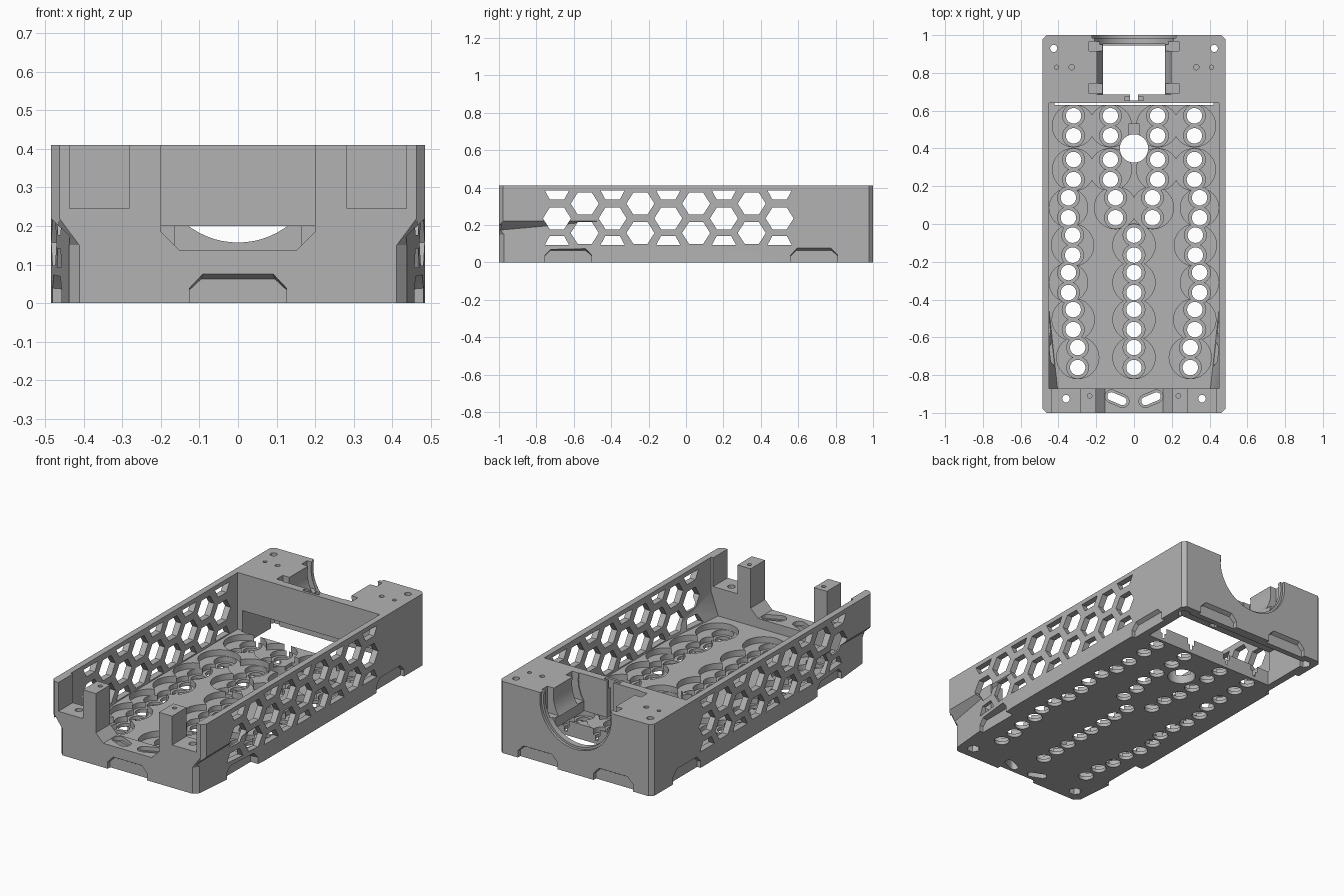
import bpy, bmesh, math
from mathutils import Matrix, Vector

if "Cube" in bpy.data.objects:
    bpy.data.objects.remove(bpy.data.objects["Cube"])

grey = bpy.data.materials.new("plain grey")
grey.diffuse_color = (0.45, 0.45, 0.45, 1)
grey.use_nodes = True
grey.node_tree.nodes["Principled BSDF"].inputs["Base Color"].default_value = grey.diffuse_color


def make(name, bm):
    me = bpy.data.meshes.new(name)
    bmesh.ops.recalc_face_normals(bm, faces=bm.faces)
    bm.to_mesh(me)
    bm.free()
    ob = bpy.data.objects.new(name, me)
    bpy.context.collection.objects.link(ob)
    me.materials.append(grey)
    return ob


cutters = []


def hull(points, name="cutter"):
    """Convex solid round a set of points."""
    bm = bmesh.new()
    for p in points:
        bm.verts.new(p)
    r = bmesh.ops.convex_hull(bm, input=bm.verts)
    bmesh.ops.dissolve_limit(bm, angle_limit=0.001, verts=bm.verts, edges=bm.edges)
    return make(name, bm)


def prism(section, axis, a, b, name="cutter"):
    """Extrude a 2D section along an axis from a to b."""
    put = {'x': lambda u, v, w: (w, u, v), 'y': lambda u, v, w: (u, w, v),
           'z': lambda u, v, w: (u, v, w)}[axis]
    bm = bmesh.new()
    lo = [bm.verts.new(put(u, v, a)) for u, v in section]
    hi = [bm.verts.new(put(u, v, b)) for u, v in section]
    n = len(lo)
    bm.faces.new(lo)
    bm.faces.new(hi)
    for i in range(n):
        bm.faces.new((lo[i], lo[(i + 1) % n], hi[(i + 1) % n], hi[i]))
    return make(name, bm)


def rect(u0, u1, v0, v1):
    return [(u0, v0), (u1, v0), (u1, v1), (u0, v1)]


def circle(u, v, r, n=32):
    return [(u + r * math.cos(2 * math.pi * i / n), v + r * math.sin(2 * math.pi * i / n)) for i in range(n)]


def cut(section, axis, a, b):
    cutters.append(prism(section, axis, a, b))


def cut_hull(points):
    cutters.append(hull(points))


# Outer block with chamfered vertical corners
W, H, C = 0.485, 0.41, 0.022
outline = [(W, -1 + C), (W, 1 - C), (W - C, 1), (-W + C, 1),
           (-W, 1 - C), (-W, -1 + C), (-W + C, -1), (W - C, -1)]
tray = prism(outline, 'z', 0, H, "tray")

# Main cavity, narrowing low down toward the front
cut(rect(-0.45, 0.45, -0.451, 0.64), 'z', 0.085, 0.5)
front_sec = [(0.405, 0.085), (0.405, 0.17), (0.45, 0.215), (0.45, 0.5)]
rear_sec = [(0.45, 0.085), (0.45, 0.5)]
cut_hull([(s * x, -0.87, z) for s in (1, -1) for x, z in front_sec]
         + [(s * x, -0.45, z) for s in (1, -1) for x, z in rear_sec])

# Low front flanks tapered inward, with chamfered lower corners
for s in (1, -1):
    cut_hull([(s * 0.433, -1.02, -0.05), (s * 0.433, -1.02, 0.17), (s * 0.49, -1.02, 0.225), (s * 0.6, -1.02, 0.225),
              (s * 0.6, -1.02, -0.05), (s * 0.4855, -0.45, -0.05), (s * 0.4855, -0.45, 0.222), (s * 0.6, -0.45, -0.05)])
    cut_hull([(s * x, y, z) for x, y in ((0.41, -1.001), (0.47, -0.941), (0.47, -1.001))
              for z in (-0.05, 0.15)] + [(s * 0.462, -1.001, 0.22)])

# Front edge: central gap and a notch outside each post
cut([(-0.2, 0.5), (-0.2, 0.185), (-0.153, 0.138), (0.153, 0.138), (0.2, 0.185), (0.2, 0.5)],
    'y', -1.1, -0.85)
for s in (1, -1):
    cut(rect(min(s * 0.283, s * 0.437), max(s * 0.283, s * 0.437), 0.245, 0.5), 'y', -1.1, -0.85)
    cut(circle(s * 0.235, -0.91, 0.012, 16), 'z', 0.3, 0.5)
    cut(circle(s * 0.36, -0.925, 0.02, 20), 'z', -0.1, 0.5)
    cut(circle(s * 0.36, -0.925, 0.035, 6), 'z', -0.1, 0.05)
    # angled cable-tie slots
    rot = Matrix.Rotation(s * 0.4, 2)
    for r, lo in ((0.022, -0.1), (0.034, 0.115)):
        ends = [(0.032 if math.cos(t) > 0 else -0.032, t) for t in
                [2 * math.pi * (i + 0.5) / 24 for i in range(24)]]
        sec = [rot @ Vector((o + r * math.cos(t), r * math.sin(t))) for o, t in ends]
        cut([(p.x + s * 0.09, p.y - 0.925) for p in sec], 'z', lo, 0.3)

# Honeycomb openings through both side walls
for i in range(9):
    y = -0.69 + 0.1488 * i
    for z in ((0.078, 0.235, 0.392) if i % 2 == 0 else (0.157, 0.314)):
        sec = []
        for k in range(6):
            t = math.pi * k / 3
            sec.append((y + 0.075 * math.cos(t), z + 0.068 * math.sin(t)))
        if z < 0.1:
            sec = [(y + 0.065, 0.092), (y + 0.038, 0.142), (y - 0.038, 0.142), (y - 0.065, 0.092)]
        if z > 0.38:
            sec = [(y + 0.065, 0.385), (y + 0.038, 0.335), (y - 0.038, 0.335), (y - 0.065, 0.385)]
        for a, b in ((0.38, 0.6), (-0.6, -0.38)):
            cut(sec, 'x', a, b)

# Floor cups: a round pocket holding two stepped through holes
rows = [(0.52, (0.32, 0.125)), (0.288, (0.32, 0.125)), (0.086, (0.347, 0.098)), (-0.112, (0.325, 0)),
        (-0.31, (0.347, 0)), (-0.506, (0.322, 0)), (-0.707, (0.298, 0))]
for y, xs in rows:
    for x in sorted({s * x for x in xs for s in (1, -1)}):
        r = min(0.112, 0.449 - abs(x))
        cut(circle(x, y, r), 'z', 0.05, 0.3)
        for dy in (0.053, -0.053):
            cut(circle(x, y + dy, 0.058, 24), 'z', 0.02, 0.2)
            cut(circle(x, y + dy, 0.041, 24), 'z', -0.1, 0.1)
cut(circle(0, 0.4, 0.075), 'z', -0.1, 0.3)
cut(rect(-0.03, 0.03, 0.4, 0.53), 'z', 0.03, 0.3)

# Rear housing: open underside, round mouth, socket bay with latch pockets
cut(rect(-0.42, 0.42, 0.63, 0.945), 'z', -0.1, 0.2)
cut(circle(0, 0.37, 0.213, 64), 'y', 0.95, 1.1)
cut(circle(0, 0.37, 0.226, 64), 'y', 0.985, 1.1)
cut(circle(0, 0.37, 0.2, 64), 'y', 0.685, 0.97)
cut(rect(-0.165, 0.165, 0.685, 0.952), 'z', 0.1, 0.5)
cut(rect(-0.02, 0.02, 0.655, 0.7), 'z', 0.1, 0.5)
cut(rect(-0.05, 0.05, 0.655, 0.672), 'z', 0.36, 0.5)
for s in (1, -1):
    for y0, y1 in ((0.69, 0.745), (0.915, 0.965)):
        cut(rect(min(0, s * 0.238), max(0, s * 0.238), y0, y1), 'z', 0.26, 0.5)
    # screw holes of the rear deck
    cut(circle(s * 0.425, 0.93, 0.019, 20), 'z', -0.1, 0.5)
    cut(circle(s * 0.425, 0.93, 0.035, 6), 'z', -0.1, 0.05)
    cut(circle(s * 0.41, 0.83, 0.011, 16), 'z', 0.3, 0.5)
    cut(circle(s * 0.33, 0.83, 0.014, 16), 'z', 0.3, 0.5)

# Clip recesses along the bottom edge, with sloping tops
D = 0.022


def recess(half, place):
    pts = []
    for u, z in ((half, -0.02), (half, 0.035), (half - 0.03, 0.063)):
        pts += [place(u, D, z), place(-u, D, z)]
    for u, z in ((half, -0.02), (half, 0.04), (half - 0.035, 0.077)):
        pts += [place(u, -0.002, z), place(-u, -0.002, z)]
    cut_hull(pts)


recess(0.125, lambda u, d, z: (u, -1 + d, z))
for s in (1, -1):
    recess(0.125, lambda u, d, z: (s * 0.24 + u, 1 - d, z))
    recess(0.125, lambda u, d, z: (s * (W - d), 0.685 + u, z))
    recess(0.125, lambda u, d, z: (s * (0.462 - d * 1.3 + (0.03 if d < 0 else 0)), -0.63 + u, z))

# Carve the tray
for c in cutters:
    m = tray.modifiers.new("carve", 'BOOLEAN')
    m.operation, m.solver, m.object = 'DIFFERENCE', 'MANIFOLD', c
bpy.context.view_layer.update()
carved = bpy.data.meshes.new_from_object(tray.evaluated_get(bpy.context.evaluated_depsgraph_get()))
tray.modifiers.clear()
tray.data = carved
for c in cutters:
    bpy.data.objects.remove(c)

# Smooth the round walls, keep edges crisp
bpy.context.view_layer.objects.active = tray
tray.select_set(True)
bpy.ops.object.shade_smooth_by_angle(angle=math.radians(25))
